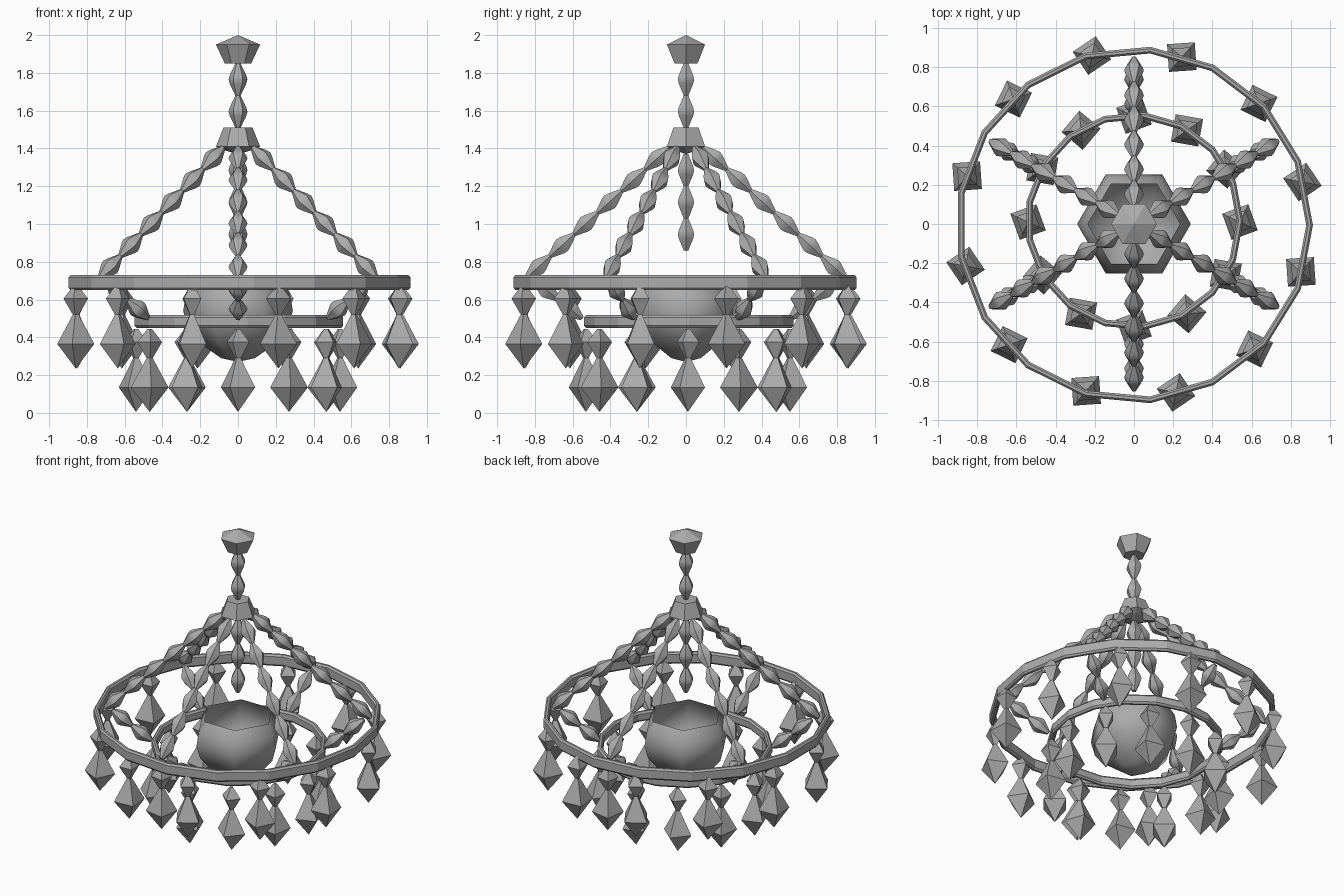
import bpy, bmesh
from math import sin, cos, pi, radians
from mathutils import Vector

cube = bpy.data.objects.get("Cube")
if cube:
    bpy.data.objects.remove(cube, do_unlink=True)

metal = bpy.data.materials.new("warm grey")
metal.use_nodes = True
grey = (0.41, 0.41, 0.41, 1)
metal.diffuse_color = grey
metal.node_tree.nodes["Principled BSDF"].inputs["Base Color"].default_value = grey


def lathe(name, profile, sides, phase=0.0, closed=False, smooth=None):
    """Turn a (radius, height) profile, listed bottom up, into a mesh."""
    bm = bmesh.new()
    rings = []
    for r, z in profile:
        if r == 0:
            rings.append([bm.verts.new((0, 0, z))] * sides)
        else:
            rings.append([bm.verts.new((r * cos(phase + 2 * pi * i / sides),
                                        r * sin(phase + 2 * pi * i / sides), z))
                          for i in range(sides)])
    pairs = list(zip(rings, rings[1:]))
    if closed:
        pairs.append((rings[-1], rings[0]))
    for low, high in pairs:
        for i in range(sides):
            j = (i + 1) % sides
            corners = dict.fromkeys((low[i], low[j], high[j], high[i]))
            bm.faces.new(list(corners))
    bmesh.ops.recalc_face_normals(bm, faces=bm.faces)
    mesh = bpy.data.meshes.new(name)
    bm.to_mesh(mesh)
    bm.free()
    mesh.materials.append(metal)
    if smooth:
        mesh.shade_smooth()
        mesh.set_sharp_from_angle(angle=radians(smooth))
    return mesh


def place(name, mesh, location=(0, 0, 0), direction=None, turn=0.0):
    obj = bpy.data.objects.new(name, mesh)
    bpy.context.scene.collection.objects.link(obj)
    obj.location = location
    if direction is not None:
        obj.rotation_euler = direction.to_track_quat("Z", "Y").to_euler()
    else:
        obj.rotation_euler.z = turn
    return obj


bead = lathe("bead", [(0, -0.088), (0.014, -0.086), (0.044, -0.022), (0.05, 0),
                      (0.044, 0.022), (0.014, 0.086), (0, 0.088)], 6, smooth=50)


def strand(name, start, end, count):
    """String beads end to end between two points."""
    start, end = Vector(start), Vector(end)
    step = (end - start) / count
    for i in range(count):
        obj = place(f"{name}_{i + 1}", bead, start + step * (i + 0.5), step)
        obj.scale.z = step.length / 0.172


# Ceiling cap, hub and stem
place("ceiling_cap", lathe("ceiling_cap", [(0, 1.85), (0.07, 1.85), (0.117, 1.95), (0, 2.0)], 6))
place("hub", lathe("hub", [(0, 1.37), (0.07, 1.39), (0.117, 1.41), (0.077, 1.51), (0, 1.51)], 6))
strand("stem_bead", (0, 0, 1.85), (0, 0, 1.51), 2)
strand("centre_bead", (0, 0, 1.37), (0, 0, 0.86), 3)

# Six strands to the outer ring, then inward to the inner ring
for k in range(6):
    a = radians(30 + 60 * k)
    ux, uy = cos(a), sin(a)
    strand(f"strand_{k + 1}_bead", (0.09 * ux, 0.09 * uy, 1.405),
           (0.845 * ux, 0.845 * uy, 0.715), 6)
    strand(f"link_{k + 1}_bead", (0.8 * ux, 0.8 * uy, 0.70),
           (0.55 * ux, 0.55 * uy, 0.50), 2)


# Rings: thin upright bands with bevelled edges
def band(name, radius, low, high, y):
    edge = 0.012
    profile = [(radius - 0.024, low), (radius - 0.01, low), (radius, low + edge),
               (radius, high - edge), (radius - 0.01, high), (radius - 0.024, high),
               (radius - 0.034, high - edge), (radius - 0.034, low + edge)]
    place(name, lathe(name, profile, 17, closed=True), (0, y, 0))


band("outer_ring", 0.912, 0.65, 0.73, -0.005)
band("inner_ring", 0.557, 0.45, 0.517, 0.015)

# Open bowl
place("bowl", lathe("bowl", [(0, 0.27), (0.09, 0.29), (0.19, 0.36), (0.265, 0.45), (0.29, 0.54),
                             (0.275, 0.63), (0.235, 0.70)], 6, smooth=80))

# Hanging crystals: a small bead over a long drop
crystal = lathe("crystal", [(0, 0), (0.1, 0.13), (0.016, 0.285), (0.066, 0.37), (0.012, 0.44),
                            (0, 0.44)], 4)
for k in range(12):
    a = radians(14 + 30 * k)
    place(f"outer_crystal_{k + 1}", crystal, (0.885 * cos(a), 0.885 * sin(a), 0.235),
          turn=a - radians(25))
    a = radians(30 * k)
    place(f"inner_crystal_{k + 1}", crystal, (0.54 * cos(a), 0.54 * sin(a) + 0.01, 0.005),
          turn=a - radians(25))
